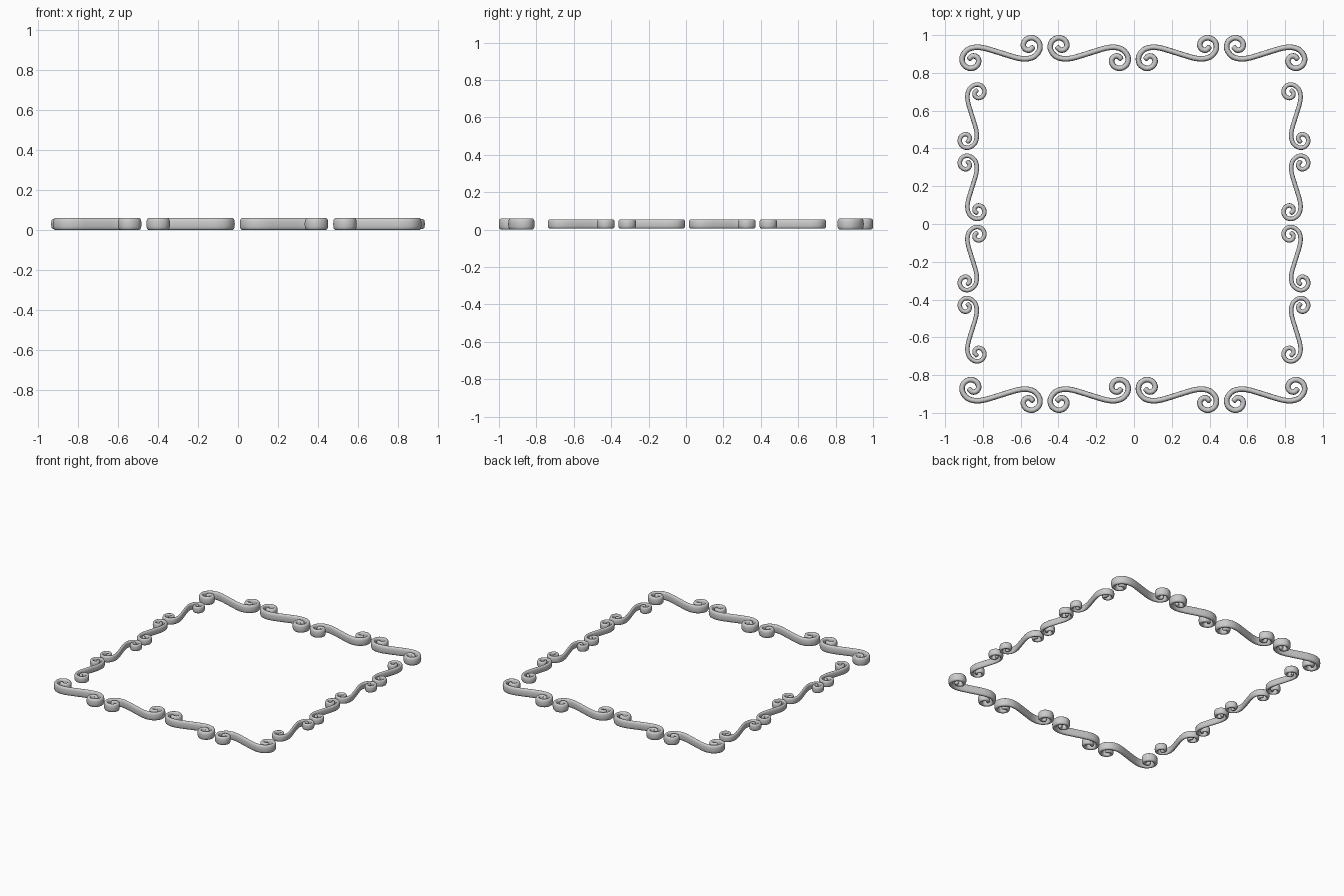
import bpy, bmesh, math
from mathutils import Vector

if "Cube" in bpy.data.objects:
    bpy.data.objects.remove(bpy.data.objects["Cube"])

# Centre line of half an S-scroll: middle -> outer turn -> curl -> hooked tip
HALF = [(0, 0), (0.045, -0.014), (0.09, -0.0265), (0.135, -0.0305), (0.178, -0.017),
        (0.205, 0.02), (0.199, 0.06), (0.165, 0.081), (0.131, 0.070),
        (0.118, 0.042), (0.130, 0.020), (0.152, 0.016), (0.167, 0.029)]
HALF_W, HALF_H, MID_Z, SIDES = 0.0145, 0.030, 0.032, 20


def smooth_path(pts, n=5):
    """Catmull-Rom through the points."""
    p = [Vector(q) for q in pts]
    p = [2 * p[0] - p[1]] + p + [2 * p[-1] - p[-2]]
    out = []
    for a, b, c, d in zip(p, p[1:], p[2:], p[3:]):
        for i in range(n):
            t = i / n
            out.append(0.5 * (2 * b + (c - a) * t + (2 * a - 5 * b + 4 * c - d) * t * t
                              + (3 * b - a - 3 * c + d) * t ** 3))
    return out + [p[-2]]


PATH = smooth_path([(-x, -y) for x, y in HALF[:0:-1]] + HALF)


def section():
    """Tall rounded cross-section."""
    e = 2 / 2.7
    res = []
    for k in range(SIDES):
        a = 2 * math.pi * k / SIDES
        c, s = math.cos(a), math.sin(a)
        res.append((math.copysign(abs(c) ** e, c) * HALF_W,
                    math.copysign(abs(s) ** e, s) * HALF_H))
    return res


def scroll(name, place, scale):
    """Sweep the section along the S path; place maps flat points into position."""
    sec = section()
    last = len(PATH) - 1
    # stations: (point, tangent, section scale), rounded at both tips
    st = []
    for i, p in enumerate(PATH):
        t = (PATH[min(i + 1, last)] - PATH[max(i - 1, 0)]).normalized()
        st.append((p, t, 1.0))
    caps = [(0.004, 0.93), (0.008, 0.75), (0.010, 0.5)]
    p, t, _ = st[0]
    head = [(p - t * d, t, s) for d, s in reversed(caps)]
    p, t, _ = st[-1]
    st = head + st + [(p + t * d, t, s) for d, s in caps]

    bm = bmesh.new()
    rings = []
    for p, t, s in st:
        ring = []
        for u, w in sec:
            x, y = place((p.x - t.y * u * s) * scale, (p.y + t.x * u * s) * scale)
            ring.append(bm.verts.new((x, y, MID_Z + w * s * scale)))
        rings.append(ring)
    for a, b in zip(rings, rings[1:]):
        for k in range(SIDES):
            j = (k + 1) % SIDES
            bm.faces.new((a[k], a[j], b[j], b[k]))
    bm.faces.new(rings[0])
    bm.faces.new(rings[-1])
    bmesh.ops.recalc_face_normals(bm, faces=bm.faces)
    bmesh.ops.translate(bm, verts=bm.verts, vec=(0, 0, HALF_H - MID_Z))
    me = bpy.data.meshes.new(name)
    bm.to_mesh(me)
    bm.free()
    for f in me.polygons:
        f.use_smooth = True
    bpy.context.collection.objects.link(bpy.data.objects.new(name, me))


for i in range(4):
    flip = 1 if i % 2 == 0 else -1
    # large scrolls along back and front
    cx = -0.704 + 0.467 * i
    for side, label in ((1, "back"), (-1, "front")):
        scroll(f"{label}_scroll_{i + 1}",
               lambda x, y: (cx + flip * x, side * (0.905 + y)), 1.0)
    # smaller scrolls along left and right
    cy = 0.571 - 0.377 * i
    for side, label in ((-1, "left"), (1, "right")):
        scroll(f"{label}_scroll_{i + 1}",
               lambda x, y: (side * (0.857 + y), cy - flip * x), 0.81)
